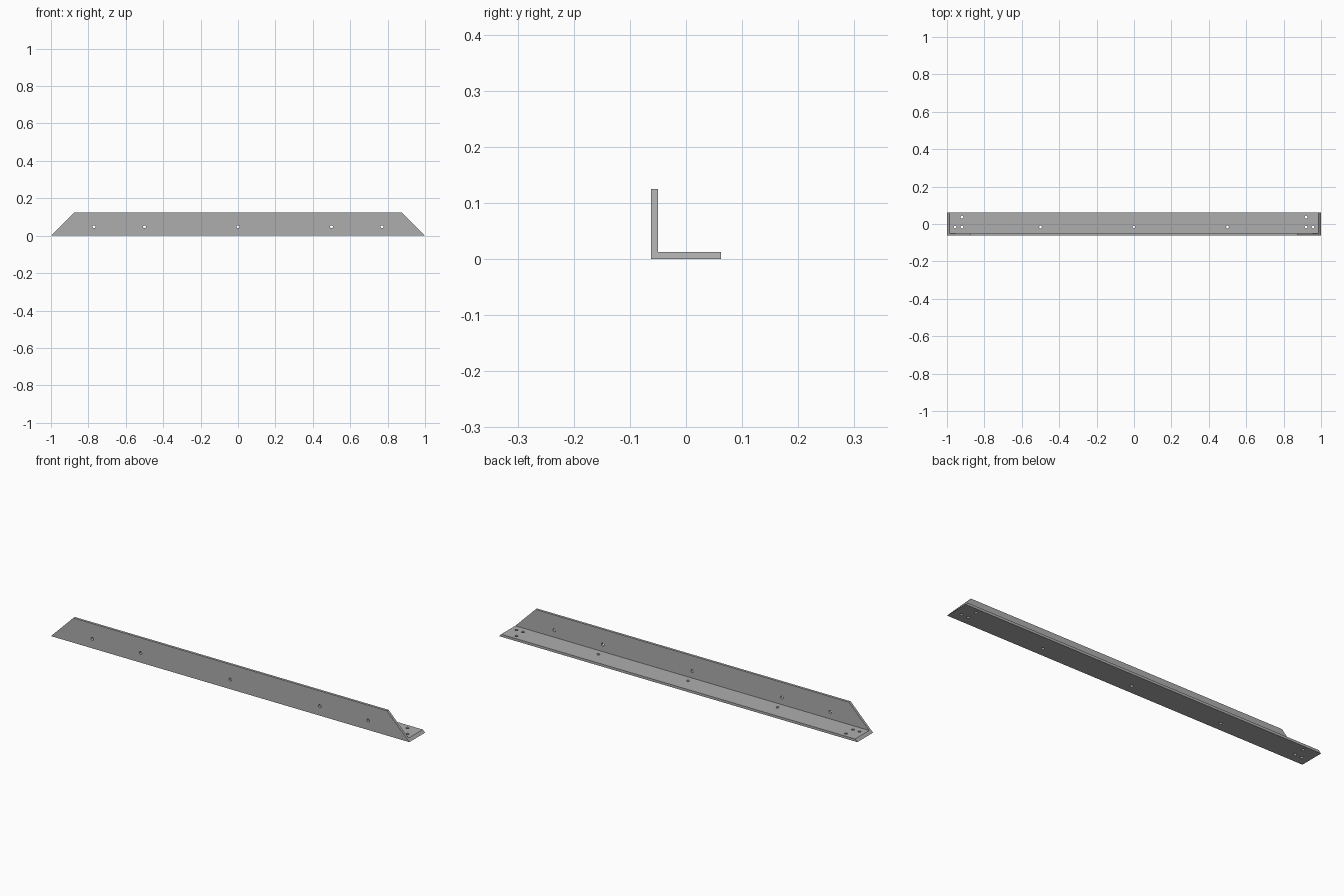
import bpy, bmesh
from math import pi
from mathutils import Matrix, Vector

cube = bpy.data.objects.get("Cube")
if cube:
    bpy.data.objects.remove(cube, do_unlink=True)

LEG = 0.125        # leg width
THICK = 0.0125     # plate thickness
HALF = 1.0         # half length along the bottom edge
HOLE_R = 0.0075

# Steel material
steel = bpy.data.materials.new("grey_steel")
steel.use_nodes = True
colour = (0.42, 0.42, 0.42, 1)
steel.diffuse_color = colour
steel.node_tree.nodes["Principled BSDF"].inputs["Base Color"].default_value = colour


def make_object(name, bm):
    bmesh.ops.recalc_face_normals(bm, faces=bm.faces)
    mesh = bpy.data.meshes.new(name)
    bm.to_mesh(mesh)
    bm.free()
    mesh.materials.append(steel)
    obj = bpy.data.objects.new(name, mesh)
    bpy.context.collection.objects.link(obj)
    return obj


# L-shaped bar with both ends mitred at 45 degrees
y0, y1 = -LEG / 2, LEG / 2
profile = [(y0, 0), (y1, 0), (y1, THICK), (y0 + THICK, THICK),
           (y0 + THICK, LEG), (y0, LEG)]
bm = bmesh.new()
rings = [[bm.verts.new((side * (HALF - z), y, z)) for y, z in profile]
         for side in (-1, 1)]
for ring in rings:
    bm.faces.new(ring)
for i in range(len(profile)):
    j = (i + 1) % len(profile)
    bm.faces.new((rings[0][i], rings[0][j], rings[1][j], rings[1][i]))
bar = make_object("angle_bar", bm)

# Screw hole cutters through both legs
bm = bmesh.new()


def add_hole(location, rotation=Matrix()):
    bmesh.ops.create_cone(bm, cap_ends=True, segments=24, radius1=HOLE_R,
                          radius2=HOLE_R, depth=0.04,
                          matrix=Matrix.Translation(Vector(location)) @ rotation)


across = Matrix.Rotation(pi / 2, 4, "X")
for x in (-0.77, -0.5, 0, 0.5, 0.77):
    add_hole((x, y0 + THICK / 2, 0.048), across)
for x in (-0.957, -0.92, -0.5, 0, 0.5, 0.92, 0.957):
    add_hole((x, -0.016, THICK / 2))
for x in (-0.92, 0.92):
    add_hole((x, 0.037, THICK / 2))
cutter = make_object("hole_cutter", bm)
cutter.hide_render = True

# Drill the holes, then discard the cutter
drill = bar.modifiers.new("holes", "BOOLEAN")
drill.operation = "DIFFERENCE"
drill.solver = "EXACT"
drill.object = cutter
bpy.context.view_layer.update()
graph = bpy.context.evaluated_depsgraph_get()
drilled = bpy.data.meshes.new_from_object(bar.evaluated_get(graph))
bar.modifiers.clear()
bar.data = drilled
bpy.data.objects.remove(cutter, do_unlink=True)

# Smooth hole walls, flat plates
bpy.ops.object.select_all(action="DESELECT")
bar.select_set(True)
bpy.context.view_layer.objects.active = bar
bpy.ops.object.shade_smooth_by_angle()
